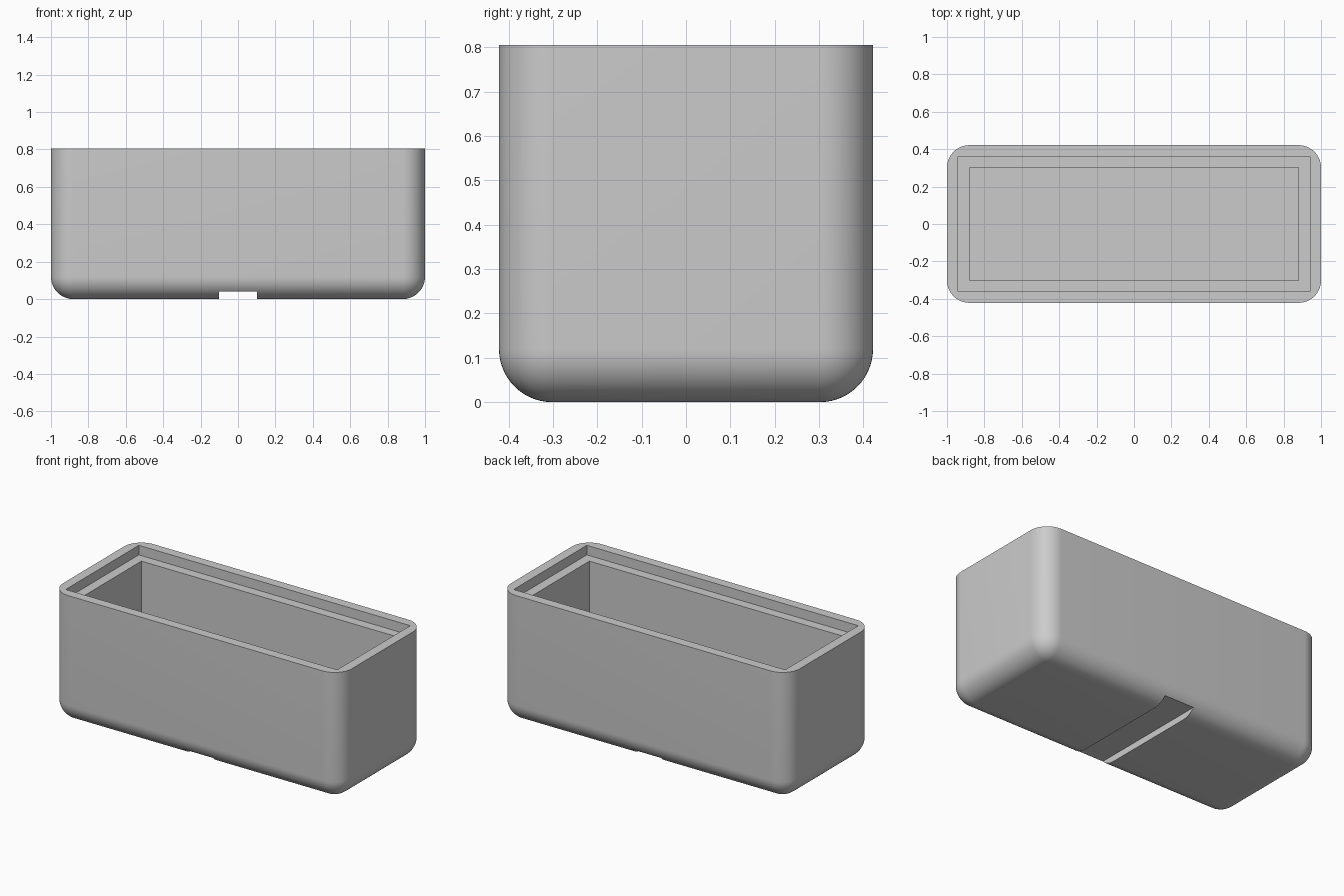
import bpy
import bmesh
import math
from mathutils import Matrix, Vector

cube = bpy.data.objects.get("Cube")
if cube:
    bpy.data.objects.remove(cube, do_unlink=True)

LENGTH, WIDTH, HEIGHT = 2.0, 0.843, 0.805
RADIUS = 0.12
LIP, WALL, FLOOR = 0.06, 0.12, 0.12

grey = bpy.data.materials.new("light grey")
grey.use_nodes = True
grey.diffuse_color = (0.6, 0.6, 0.6, 1)
grey.node_tree.nodes["Principled BSDF"].inputs["Base Color"].default_value = (0.6, 0.6, 0.6, 1)


def box(name, size_x, size_y, bottom, top, radius=0):
    """Box between two heights; a radius rounds all edges except the top rim."""
    bm = bmesh.new()
    bmesh.ops.create_cube(bm, size=1)
    bmesh.ops.scale(bm, vec=(size_x, size_y, top - bottom), verts=bm.verts)
    bmesh.ops.translate(bm, vec=(0, 0, (top + bottom) / 2), verts=bm.verts)
    if radius:
        edges = [e for e in bm.edges if min(v.co.z for v in e.verts) < bottom + 0.001]
        bmesh.ops.bevel(bm, geom=edges, offset=radius, offset_type='OFFSET',
                        segments=14, profile=0.5, affect='EDGES')
    mesh = bpy.data.meshes.new(name)
    bm.to_mesh(mesh)
    bm.free()
    mesh.materials.append(grey)
    obj = bpy.data.objects.new(name, mesh)
    bpy.context.collection.objects.link(obj)
    return obj


# Rounded outer body
body = box("box_body", LENGTH, WIDTH, 0, HEIGHT, RADIUS)

# Inner cavity, stepped lid recess and the groove across the underside
cutters = [
    box("cavity_cutter", LENGTH - 2 * WALL, WIDTH - 2 * WALL, FLOOR, HEIGHT + 0.2),
    box("recess_cutter", LENGTH - 2 * LIP, WIDTH - 2 * LIP, HEIGHT - LIP, HEIGHT + 0.3),
    box("groove_cutter", 0.205, WIDTH + 0.4, -0.1, 0.04),
]
bpy.context.view_layer.objects.active = body
for cutter in cutters:
    cutter.hide_render = True
    cut = body.modifiers.new(cutter.name, 'BOOLEAN')
    cut.operation = 'DIFFERENCE'
    cut.solver = 'EXACT'
    cut.object = cutter
    bpy.ops.object.modifier_apply(modifier=cut.name)
    bpy.data.objects.remove(cutter, do_unlink=True)

# Smooth rounded edges, crisp rims
bpy.ops.object.select_all(action='DESELECT')
body.select_set(True)
bpy.ops.object.shade_smooth_by_angle(angle=math.radians(30))
